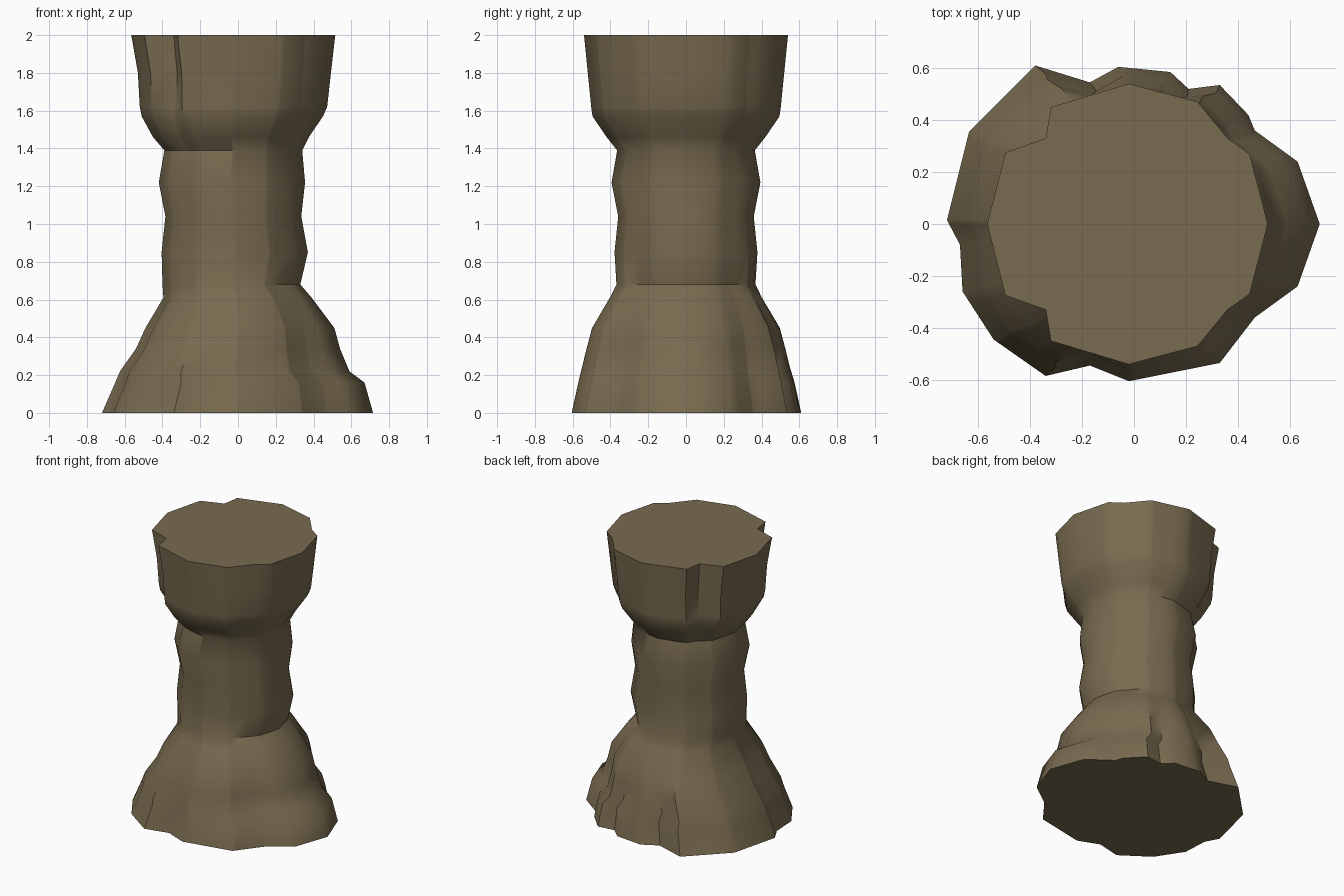
import bpy, bmesh, math

if "Cube" in bpy.data.objects:
    bpy.data.objects.remove(bpy.data.objects["Cube"])

# one flat earthy brown
mat = bpy.data.materials.new("earth_brown")
mat.diffuse_color = (0.19, 0.147, 0.08, 1)
mat.use_nodes = True
mat.node_tree.nodes["Principled BSDF"].inputs["Base Color"].default_value = mat.diffuse_color

# ground outline and (mirrored) crown outline, counter-clockwise
ground = [(.715, 0), (.63, .24), (.465, .36), (.44, .42), (.33, .535), (.21, .52), (.14, .585),
          (-.06, .605), (-.17, .545), (-.38, .61), (-.635, .355), (-.72, .015), (-.67, -.08),
          (-.66, -.26), (-.54, -.445), (-.34, -.585), (-.17, -.545), (-.02, -.605),
          (.33, -.535), (.465, -.36), (.63, -.24)]
half = [(.515, 0), (.445, .27), (.36, .33), (.245, .47), (-.02, .54), (-.32, .45), (-.34, .33),
        (-.495, .275), (-.565, 0)]
crown = half + [(x, -y) for x, y in half[-2:0:-1]]


def normalise(pts, cx, rx, ry):
    return [((x - cx) / rx, y / ry) for x, y in pts]


ground = normalise(ground, -.0025, .7175, .61)
crown = normalise(crown, -.025, .54, .54)


def radius(pts, a):
    """Distance from the centre to the outline in direction a."""
    dx, dy = math.cos(a), math.sin(a)
    best = 0
    for (x1, y1), (x2, y2) in zip(pts, pts[1:] + pts[:1]):
        ex, ey = x2 - x1, y2 - y1
        den = dx * ey - dy * ex
        if abs(den) < 1e-9:
            continue
        r = (x1 * ey - y1 * ex) / den
        s = (x1 * dy - y1 * dx) / den
        if r > 0 and -1e-6 <= s <= 1 + 1e-6:
            best = max(best, r)
    return best


# every corner direction of both outlines, near-duplicates dropped
angles = []
for a in sorted(math.atan2(y, x) % math.tau for x, y in ground + crown):
    if not angles or a - angles[-1] > .012:
        angles.append(a)
if math.tau - angles[-1] < .012:
    angles.pop()

# z, left, right, half depth, ground weight, crown weight
levels = [(0, -.72, .715, .61, 1, 0), (.16, -.65, .67, .575, 1, 0), (.22, -.625, .59, .56, .95, 0),
          (.34, -.54, .54, .53, .85, 0), (.45, -.49, .51, .5, .7, 0), (.61, -.395, .39, .405, .4, .1),
          (.68, -.4, .33, .37, .35, .15), (.85, -.405, .37, .38, .25, .2), (1.04, -.385, .335, .36, .2, .25),
          (1.22, -.42, .355, .395, .15, .25), (1.39, -.39, .34, .365, .1, .4), (1.46, -.45, .375, .42, 0, .5),
          (1.57, -.51, .45, .495, 0, .65), (1.62, -.52, .472, .502, 0, .75),
          (1.8, -.53, .492, .52, 0, .9), (2, -.565, .515, .54, 0, 1)]

# loft the pillar through the levels
bm = bmesh.new()
rings = []
for z, left, right, ry, wg, wc in levels:
    cx, rx = (left + right) / 2, (right - left) / 2
    ring = []
    for a in angles:
        r = wg * radius(ground, a) + wc * radius(crown, a) + (1 - wg - wc)
        ring.append(bm.verts.new((cx + rx * r * math.cos(a), ry * r * math.sin(a), z)))
    rings.append(ring)
n = len(angles)
for lo, hi in zip(rings, rings[1:]):
    for i in range(n):
        j = (i + 1) % n
        bm.faces.new((lo[i], lo[j], hi[j], hi[i]))
bm.faces.new(rings[-1])
bm.faces.new(rings[0][::-1])

mesh = bpy.data.meshes.new("rock_pillar")
bm.to_mesh(mesh)
bm.free()
mesh.materials.append(mat)
pillar = bpy.data.objects.new("rock_pillar", mesh)
bpy.context.collection.objects.link(pillar)
bpy.context.view_layer.objects.active = pillar
pillar.select_set(True)
bpy.ops.object.shade_smooth_by_angle(angle=math.radians(45))
